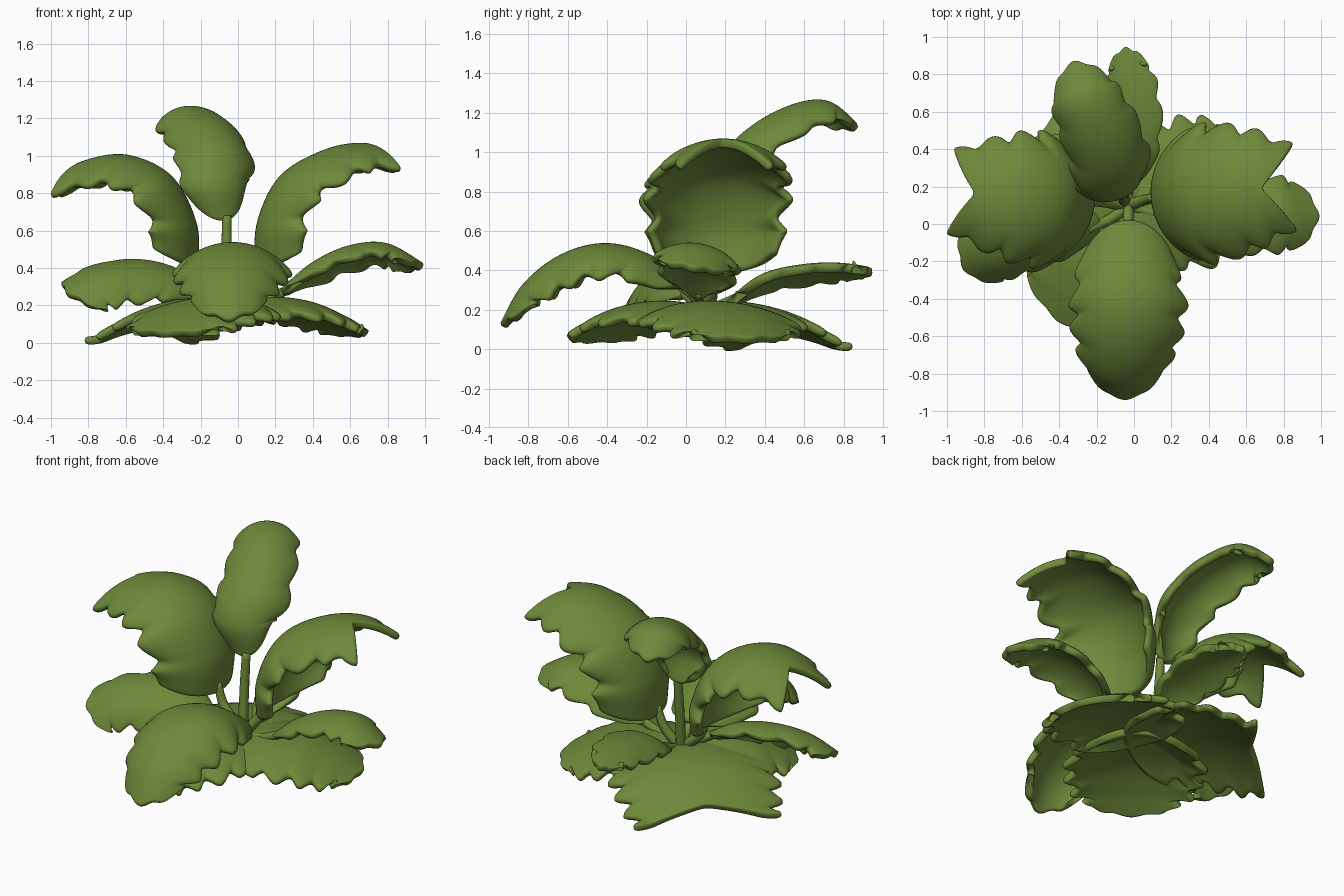
import bpy, bmesh, math
from mathutils import Vector, Matrix

if "Cube" in bpy.data.objects:
    bpy.data.objects.remove(bpy.data.objects["Cube"])

green = bpy.data.materials.new("leaf green")
green.diffuse_color = (0.155, 0.25, 0.042, 1)
green.use_nodes = True
green.node_tree.nodes["Principled BSDF"].inputs["Base Color"].default_value = green.diffuse_color
ROWS, COLS = 46, 16


def spline(pts, u):
    """Catmull-Rom point on a path, u in 0..1"""
    p = [Vector(q) for q in pts]
    p = [2 * p[0] - p[1]] + p + [2 * p[-1] - p[-2]]
    n = len(pts) - 1
    i = min(int(max(u, 0) * n), n - 1)
    t = u * n - i
    a, b, c, d = p[i:i + 4]
    return 0.5 * (2 * b + (c - a) * t + (2 * a - 5 * b + 4 * c - d) * t ** 2
                  + (3 * b - a - 3 * c + d) * t ** 3)


def finish(name, bm):
    me = bpy.data.meshes.new(name)
    bm.to_mesh(me)
    bm.free()
    me.materials.append(green)
    for f in me.polygons:
        f.use_smooth = True
    ob = bpy.data.objects.new(name, me)
    bpy.context.collection.objects.link(ob)
    return ob


def leaf(name, pts, width, bend, base=0.45, end=0.5, fork=0.0, roll=0,
         lobes=4.65, depth=0.2, flat=0.0, thick=0.045):
    """Arched blade with scalloped edges; bend is the cross-section half angle"""
    heading = Vector(pts[-1]) - Vector(pts[0])
    heading.z = 0
    side0 = heading.cross(Vector((0, 0, 1))).normalized()
    bm = bmesh.new()
    grid = []
    for i in range(ROWS + 1):
        u = i / ROWS
        row = []
        b = bend * (1 - flat * u)
        for j in range(COLS + 1):
            v = 2 * j / COLS - 1
            # tip outline: forked, or rounded with small teeth
            if fork:
                cut = fork * (1 - abs(v)) ** 1.2
            else:
                cut = 0.12 * v * v + 0.03 * (1 - abs(math.cos(1.5 * math.pi * v)))
            s = u - cut * u ** 4 + 0.07 * v * v * (1 - u) ** 6
            p = spline(pts, s)
            t = (spline(pts, s + 0.01) - spline(pts, s - 0.01)).normalized()
            side = (side0 - t * side0.dot(t)).normalized()
            side = Matrix.Rotation(math.radians(roll), 3, t) @ side
            up = side.cross(t)
            # width along the blade, with forward-leaning lobes on the edge
            if u < 0.35:
                w = base + (1 - base) * math.sin(u / 0.35 * math.pi / 2) ** 0.75
            else:
                w = 1 - (1 - end) * ((u - 0.35) / 0.65) ** 2
            k = (u * lobes) % 1
            w *= 1.04 - depth * v * v * (1 - math.sin(math.pi * k ** 1.4) ** 0.7) * min(1, u * 5)
            w *= width / math.sin(b)
            q = p + side * w * math.sin(b * v) - up * w * (1 - math.cos(b * v))
            q += t * 0.06 * v * v * u * (1 - u) * 4
            q.z = max(q.z, 0.035)
            row.append(bm.verts.new(q))
        grid.append(row)
    for i in range(ROWS):
        for j in range(COLS):
            bm.faces.new((grid[i][j], grid[i][j + 1], grid[i + 1][j + 1], grid[i + 1][j]))
    ob = finish(name, bm)
    m = ob.modifiers.new("thickness", 'SOLIDIFY')
    m.thickness, m.offset = thick, -1
    m = ob.modifiers.new("round edges", 'SUBSURF')
    m.levels = m.render_levels = 1


def stem(name, pts, r0=0.032, r1=0.025):
    """Tapered tube along a path"""
    bm = bmesh.new()
    rings = []
    for i in range(13):
        u = i / 12
        p = spline(pts, u)
        t = (spline(pts, u + 0.01) - spline(pts, u - 0.01)).normalized()
        q = t.to_track_quat('Z', 'Y')
        r = r0 + (r1 - r0) * u
        rings.append([bm.verts.new(p + q @ Vector((r * math.cos(a * math.pi / 5),
                                                   r * math.sin(a * math.pi / 5), 0)))
                      for a in range(10)])
    for a, b in zip(rings, rings[1:]):
        for k in range(10):
            bm.faces.new((a[k], a[(k + 1) % 10], b[(k + 1) % 10], b[k]))
    bm.faces.new(rings[0][::-1])
    bm.faces.new(rings[-1])
    finish(name, bm)


# tall upright leaves
leaf("tall_back_leaf", [(-.06, .16, .65), (-.09, .13, .86), (-.10, .25, 1.06),
                        (-.18, .47, 1.215), (-.28, .7, 1.265), (-.33, .88, 1.13)],
     0.225, 1.15, base=0.5, end=0.7, depth=0.15, roll=-3)
leaf("tall_right_leaf", [(.09, .14, .38), (.10, .14, .64), (.22, .15, .89),
                         (.45, .17, 1.03), (.67, .19, 1.07), (.89, .2, 1.02)],
     0.38, 1.25, base=0.8, end=0.62, fork=0.19, flat=0.45)
leaf("tall_left_leaf", [(-.21, .12, .4), (-.22, .12, .64), (-.35, .12, .89),
                        (-.58, .14, 1.005), (-.81, .16, .98), (-1.03, .18, .87)],
     0.37, 1.25, base=0.8, end=0.62, fork=0.16, flat=0.45)

# middle leaves
leaf("front_leaf", [(-.02, .03, .34), (-.03, -.2, .49), (-.03, -.42, .54),
                    (-.04, -.64, .48), (-.05, -.83, .33), (-.05, -.95, .12)],
     0.32, 1.0, base=0.65, end=0.6)
leaf("mid_right_leaf", [(.22, .06, .28), (.4, .07, .43), (.6, .07, .52),
                        (.8, .06, .53), (1.0, .04, .42)],
     0.23, 0.8, base=0.4, end=0.8, roll=-8, lobes=3.65)
leaf("mid_left_leaf", [(-.17, -.01, .29), (-.35, -.06, .385), (-.55, -.12, .41),
                       (-.75, -.19, .37), (-.92, -.25, .27)],
     0.22, 0.9, base=0.45, end=0.9, roll=-30, lobes=3.65)
leaf("mid_back_leaf", [(-.02, .2, .24), (-.02, .38, .37), (-.02, .58, .42),
                       (-.03, .77, .43), (-.05, .95, .41)],
     0.17, 0.5, base=0.4, end=0.6, roll=-14, lobes=3.65)

# three broad ground leaves: direction, reach, half width, tip width, fork
for name, deg, reach, w, end, fork in (("ground_back_leaf", 135, .78, .5, .85, .12),
                                       ("ground_right_leaf", 26, .75, .42, .62, 0),
                                       ("ground_front_leaf", 232, .67, .42, .65, 0)):
    c, s = math.cos(math.radians(deg)), math.sin(math.radians(deg))
    path = [(c * reach * f, s * reach * f + .04 * (1 - f), z) for f, z in
            ((-.12, .2), (.2, .245), (.5, .23), (.77, .155), (1, .06))]
    leaf(name, path, w, 0.55, base=0.6, end=end, fork=fork, flat=0.4)

# stems from the crown to each raised leaf
crown = (-.03, .1, .2)
for name, pts in (("tall_back_stem", [(-.05, .12, .2), (-.06, .15, .45), (-.06, .17, .68)]),
                  ("tall_right_stem", [crown, (.06, .13, .31), (.11, .14, .44)]),
                  ("tall_left_stem", [crown, (-.18, .12, .32), (-.23, .12, .46)]),
                  ("front_stem", [crown, (-.03, .06, .25), (-.03, -.04, .34)]),
                  ("mid_right_stem", [crown, (.12, .06, .22), (.28, .07, .29)]),
                  ("mid_left_stem", [crown, (-.12, .03, .25), (-.25, -.03, .31)]),
                  ("mid_back_stem", [crown, (-.03, .17, .22), (-.02, .3, .28)])):
    stem(name, pts)
